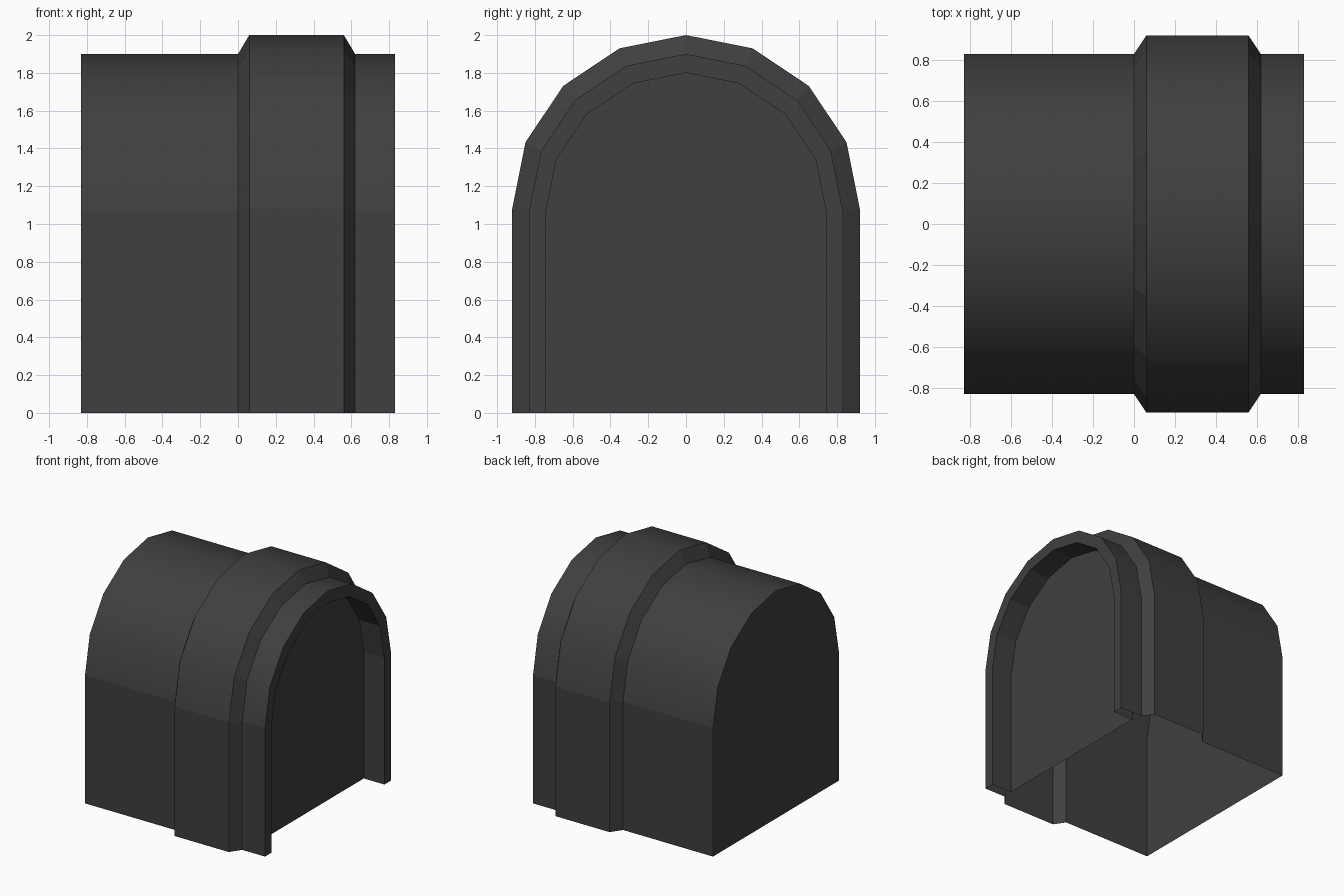
import bpy, bmesh, math

if "Cube" in bpy.data.objects:
    bpy.data.objects.remove(bpy.data.objects["Cube"])

SEGMENTS = 8  # facets around the half-round top

# Sections along the tunnel: x, half width, crown height
SECTIONS = [
    (-0.83, 0.83, 1.90),
    (0.00, 0.83, 1.90),
    (0.06, 0.92, 2.00),
    (0.56, 0.92, 2.00),
    (0.62, 0.83, 1.90),
    (0.83, 0.83, 1.90),
    (0.83, 0.743, 1.80),   # front rim
    (0.64, 0.743, 1.80),   # recessed panel
]
SMOOTH_SPANS = {0, 2, 4}   # barrel spans are smooth, chamfers and rim are flat


def arch(bm, x, r, top):
    """Straight legs with a half-round top, open at the bottom."""
    pts = [(-r, 0.0)]
    for i in range(SEGMENTS + 1):
        a = math.pi * (1 - i / SEGMENTS)
        pts.append((r * math.cos(a), top - r + r * math.sin(a)))
    pts.append((r, 0.0))
    return [bm.verts.new((x, y, z)) for y, z in pts]


bm = bmesh.new()
loops = [arch(bm, *s) for s in SECTIONS]

# Skin between neighbouring sections
for s, (a, b) in enumerate(zip(loops, loops[1:])):
    for i in range(len(a) - 1):
        f = bm.faces.new((a[i], b[i], b[i + 1], a[i + 1]))
        f.smooth = s in SMOOTH_SPANS and 0 < i < len(a) - 2

# Closed back wall and recessed front panel
bm.faces.new(loops[0])
bm.faces.new(loops[-1][::-1])

mesh = bpy.data.meshes.new("arched_housing")
bm.to_mesh(mesh)
bm.free()
housing = bpy.data.objects.new("arched_housing", mesh)
bpy.context.collection.objects.link(housing)

# Dark finish
mat = bpy.data.materials.new("dark_grey")
mat.diffuse_color = (0.05, 0.05, 0.05, 1)
mat.use_nodes = True
mat.node_tree.nodes["Principled BSDF"].inputs["Base Color"].default_value = mat.diffuse_color
mesh.materials.append(mat)
